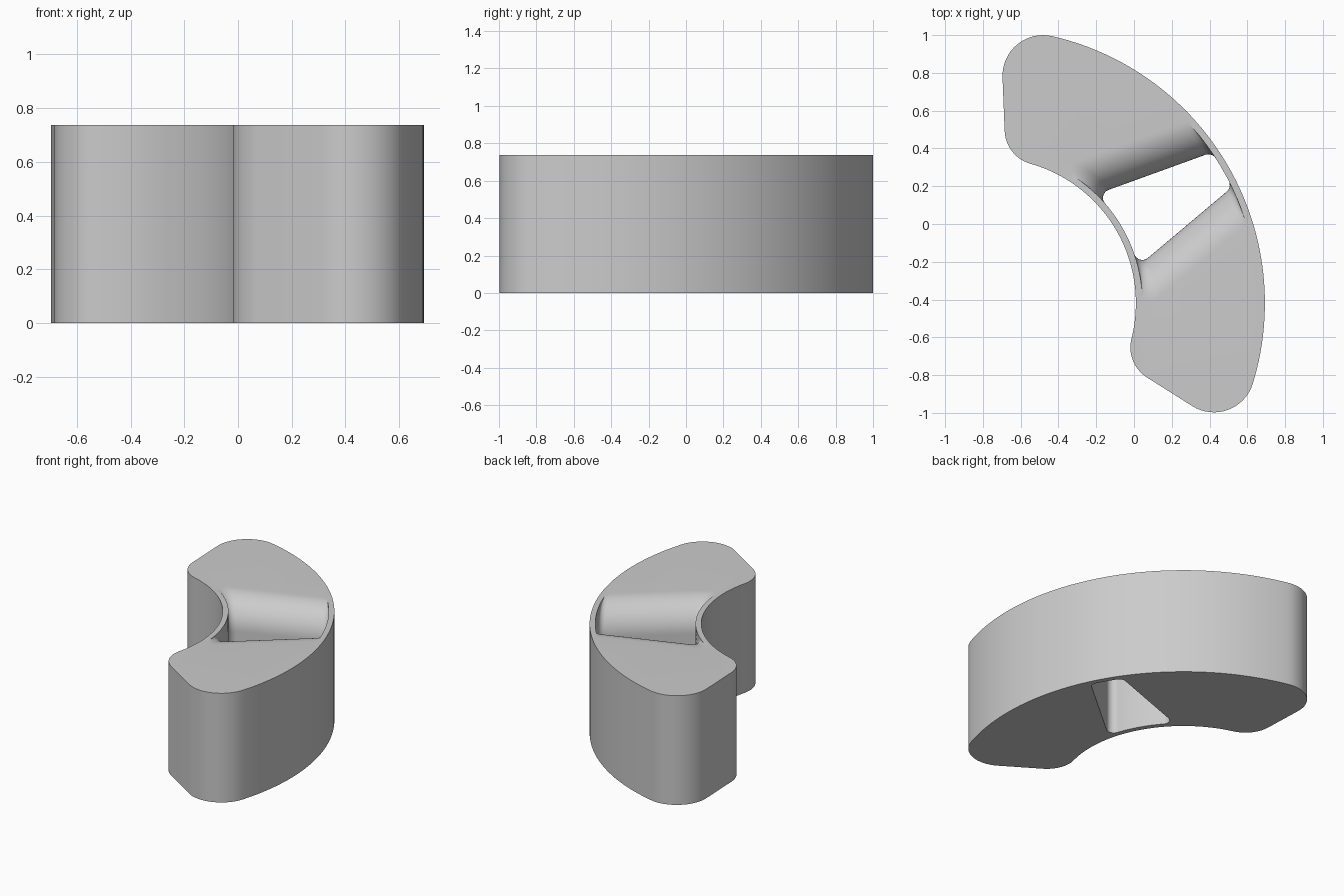
import bpy, bmesh, math
from mathutils import Matrix, Vector

if "Cube" in bpy.data.objects:
    bpy.data.objects.remove(bpy.data.objects["Cube"])

# Local frame: arc centre at the origin, symmetry axis along +x
CENTRE, AXIS = Vector((-0.757, -0.419, 0)), math.radians(30)
HEIGHT = 0.737
R_OUT, R_IN, WALL = 1.45, 0.767, 0.035
FILLET, CORNER, SLOPE = 0.2, 0.045, 0.178


def arc(cx, cy, r, a0, a1, n):
    return [(cx + r * math.cos(a0 + (a1 - a0) * i / n),
             cy + r * math.sin(a0 + (a1 - a0) * i / n)) for i in range(n + 1)]


def mirrored(half):
    """Close a half profile that starts and ends on the axis, dropping doubles."""
    pts = []
    for p in half:
        if not pts or math.dist(p, pts[-1]) > 1e-5:
            pts.append(p)
    return pts + [(x, -y) for x, y in reversed(pts[1:-1])]


def body_outline():
    """Curved kidney block with two rounded corners at each end."""
    r1, t1, r2, t2 = 0.215, math.radians(47.1), 0.188, math.radians(44.2)
    d1, d2 = R_OUT - r1, R_IN + r2
    c1 = Vector((d1 * math.cos(t1), d1 * math.sin(t1)))
    c2 = Vector((d2 * math.cos(t2), d2 * math.sin(t2)))
    d = c2 - c1
    flat = math.atan2(d.y, d.x) % math.tau - math.acos((r1 - r2) / d.length)
    return mirrored(arc(0, 0, R_OUT, 0, t1, 30)
                    + arc(c1.x, c1.y, r1, t1, flat, 16)
                    + arc(c2.x, c2.y, r2, flat, t2 + math.pi, 14)
                    + arc(0, 0, R_IN, t2, 0, 24))


def pocket_outline(offset):
    """Tapered opening between the thin walls, side faces moved out by offset."""
    norm = math.hypot(1, SLOPE)
    k = 0.215 + SLOPE * 0.8 + (offset - CORNER) * norm
    side = math.atan2(1, SLOPE)

    def centre(rho):
        a, b, c = 1 + SLOPE ** 2, -2 * k * SLOPE, k * k - rho * rho
        u = (-b + math.sqrt(b * b - 4 * a * c)) / (2 * a)
        return u, k - SLOPE * u

    r_a, r_b = R_IN + WALL, R_OUT - WALL
    ca, cb = centre(r_a + CORNER), centre(r_b - CORNER)
    ta, tb = math.atan2(ca[1], ca[0]), math.atan2(cb[1], cb[0])
    return mirrored(arc(0, 0, r_a, 0, ta, 10)
                    + arc(*ca, CORNER, ta + math.pi, side, 8)
                    + arc(*cb, CORNER, side, tb, 8)
                    + arc(0, 0, r_b, tb, 0, 10))


bm = bmesh.new()


def ring(pts, z):
    vs = [bm.verts.new((x, y, z)) for x, y in pts]
    return vs


def bridge(a, b):
    for i in range(len(a)):
        j = (i + 1) % len(a)
        bm.faces.new((a[i], a[j], b[j], b[i]))


def cap(a, b):
    """Flat face between an outer ring and the opening."""
    edges = [bm.edges.get((r[i], r[i - 1])) for r in (a, b) for i in range(len(r))]
    bmesh.ops.triangle_fill(bm, use_beauty=True, edges=edges)


# Outer wall
outline = body_outline()
low, high = ring(outline, 0), ring(outline, HEIGHT)
bridge(low, high)

# Through opening, flaring into a large round at the top
rings = [ring(pocket_outline(0), 0)]
STEPS = 16
for i in range(STEPS + 1):
    a = math.pi / 2 * i / STEPS
    rings.append(ring(pocket_outline(FILLET * (1 - math.cos(a))),
                      HEIGHT - FILLET + FILLET * math.sin(a)))
for a, b in zip(rings, rings[1:]):
    bridge(a, b)

# Top and bottom faces
cap(low, rings[0])
cap(high, rings[-1])
bmesh.ops.recalc_face_normals(bm, faces=bm.faces[:])
bm.transform(Matrix.Translation(CENTRE) @ Matrix.Rotation(AXIS, 4, 'Z'))

mesh = bpy.data.meshes.new("curved_block")
bm.to_mesh(mesh)
bm.free()
block = bpy.data.objects.new("curved_block", mesh)
bpy.context.collection.objects.link(block)

grey = bpy.data.materials.new("light_grey")
grey.diffuse_color = (0.6, 0.6, 0.6, 1)
grey.use_nodes = True
grey.node_tree.nodes["Principled BSDF"].inputs["Base Color"].default_value = grey.diffuse_color
mesh.materials.append(grey)

bpy.context.view_layer.objects.active = block
block.select_set(True)
bpy.ops.object.shade_smooth_by_angle(angle=math.radians(30))
